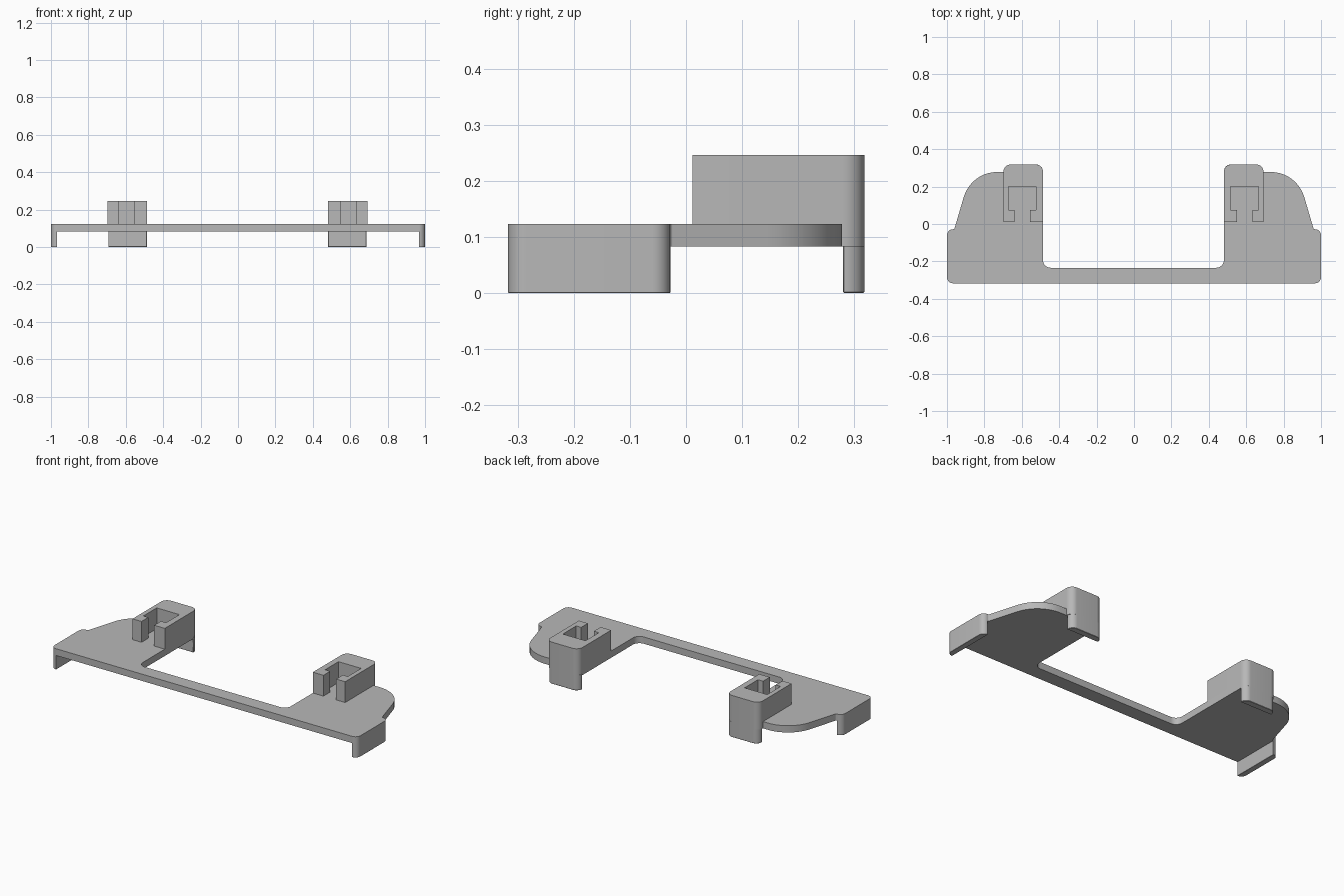
import bpy, bmesh, math
from mathutils import Vector

cube = bpy.data.objects.get("Cube")
if cube:
    bpy.data.objects.remove(cube, do_unlink=True)

grey = bpy.data.materials.new("plain grey")
grey.use_nodes = True
colour = (0.48, 0.48, 0.48, 1)
grey.diffuse_color = colour
grey.node_tree.nodes["Principled BSDF"].inputs["Base Color"].default_value = colour


def rounded(points, steps=10):
    """Outline with an arc of the given radius at each (x, y, radius) corner."""
    out = []
    for i, (x, y, r) in enumerate(points):
        p = Vector((x, y))
        if r == 0:
            out.append(p)
            continue
        a = (Vector(points[i - 1][:2]) - p).normalized()
        b = (Vector(points[(i + 1) % len(points)][:2]) - p).normalized()
        half = a.angle(b) / 2
        centre = p + (a + b).normalized() * (r / math.sin(half))
        start = p + a * (r / math.tan(half)) - centre
        end = p + b * (r / math.tan(half)) - centre
        sweep = math.pi - 2 * half
        for k in range(steps + 1):
            t = k / steps
            out.append(centre + (start * math.sin((1 - t) * sweep)
                                 + end * math.sin(t * sweep)) / math.sin(sweep))
    return out


def prism(name, points, z0, z1, bevel=0):
    bm = bmesh.new()
    base = bm.faces.new([bm.verts.new((p.x, p.y, z0)) for p in rounded(points)])
    top = bmesh.ops.extrude_face_region(bm, geom=[base])["geom"]
    bmesh.ops.translate(bm, vec=(0, 0, z1 - z0),
                        verts=[v for v in top if isinstance(v, bmesh.types.BMVert)])
    bmesh.ops.recalc_face_normals(bm, faces=bm.faces)
    mesh = bpy.data.meshes.new(name)
    bm.to_mesh(mesh)
    bm.free()
    mesh.materials.append(grey)
    obj = bpy.data.objects.new(name, mesh)
    bpy.context.collection.objects.link(obj)
    bpy.ops.object.select_all(action="DESELECT")
    obj.select_set(True)
    bpy.context.view_layer.objects.active = obj
    bpy.ops.object.shade_smooth_by_angle(angle=math.radians(30))
    if bevel:
        mod = obj.modifiers.new("edge bevel", "BEVEL")
        mod.width = bevel
        mod.limit_method = "ANGLE"
        mod.angle_limit = math.radians(40)


def side(points, s):
    """Place an outline on the left (s=1) or right (s=-1); clips sit slightly off centre."""
    return [(s * x - (0.003 if x < 0.75 else 0), y, r) for x, y, r in points]


IN, OUT, BACK, FRONT = 0.484, 0.695, 0.318, -0.317
PLATE_LOW, PLATE_TOP, CLIP_TOP = 0.083, 0.123, 0.246

# Base plate: two lobes joined by a thin front bar
half_plate = [
    (1, FRONT, 0.032), (1, -0.028, 0.032), (0.961, -0.028, 0.006),
    (0.871, 0.278, 0.187), (OUT, 0.278, 0), (OUT, BACK, 0.038),
    (IN, BACK, 0.038), (IN, -0.234, 0.042),
]
prism("base_plate", side(half_plate, 1) + side(half_plate, -1)[::-1],
      PLATE_LOW, PLATE_TOP)

# Outlines of the parts repeated on each side
tab = [(0.967, FRONT, 0), (1, FRONT, 0.032), (1, -0.028, 0.032), (0.967, -0.028, 0)]
flange = [(IN, 0.28, 0), (0.69, 0.28, 0), (0.69, BACK, 0.036), (IN, BACK, 0.036)]
clip = [
    (IN, 0.012, 0), (0.553, 0.012, 0), (0.553, 0.075, 0), (0.52, 0.075, 0),
    (0.52, 0.2, 0), (0.668, 0.2, 0), (0.668, 0.075, 0), (0.636, 0.075, 0),
    (0.636, 0.012, 0), (OUT, 0.012, 0), (OUT, BACK, 0.038), (IN, BACK, 0.038),
]
for label, s in (("left", 1), ("right", -1)):
    prism(label + "_end_tab", side(tab, s), 0, 0.092, 0.004)
    prism(label + "_back_flange", side(flange, s), 0, 0.092, 0.004)
    prism(label + "_slotted_clip", side(clip, s), PLATE_TOP - 0.005, CLIP_TOP)
